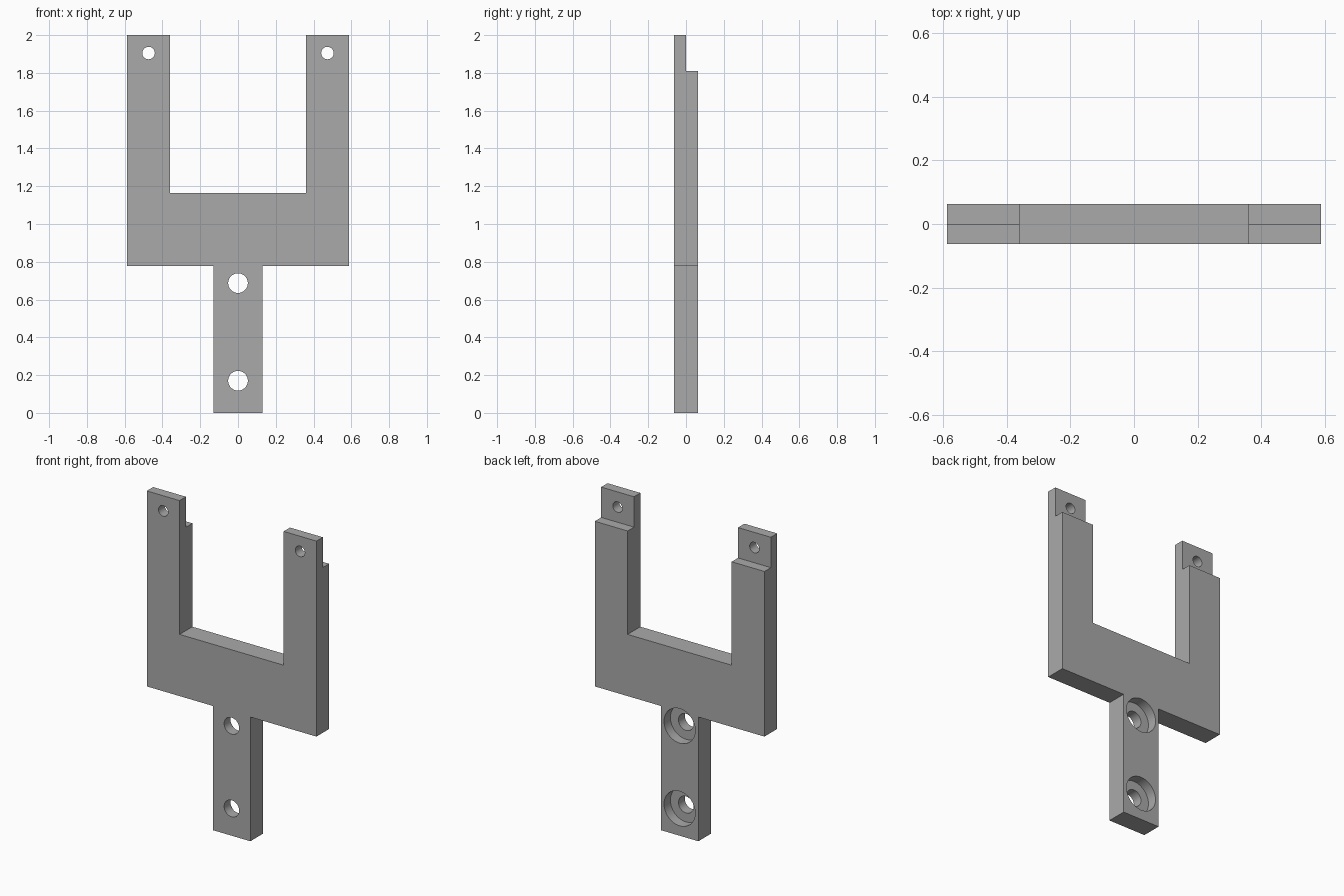
import bpy
import bmesh
from math import pi, radians

cube = bpy.data.objects.get("Cube")
if cube:
    bpy.data.objects.remove(cube, do_unlink=True)

HALF_T = 0.063           # half the plate thickness
ARM_IN, ARM_OUT = 0.36, 0.587
ARM_MID = (ARM_IN + ARM_OUT) / 2
POST = 0.13
BAR_LOW, BAR_TOP, STEP, TOP = 0.777, 1.163, 1.81, 2.0

grey = bpy.data.materials.new("plain grey")
grey.use_nodes = True
grey.diffuse_color = (0.4, 0.4, 0.4, 1)
grey.node_tree.nodes["Principled BSDF"].inputs["Base Color"].default_value = grey.diffuse_color


def add_object(name, bm):
    bmesh.ops.recalc_face_normals(bm, faces=bm.faces)
    mesh = bpy.data.meshes.new(name)
    bm.to_mesh(mesh)
    bm.free()
    mesh.materials.append(grey)
    obj = bpy.data.objects.new(name, mesh)
    bpy.context.collection.objects.link(obj)
    return obj


def cut(target, cutter):
    cutter.hide_render = True
    mod = target.modifiers.new(cutter.name, "BOOLEAN")
    mod.operation = "DIFFERENCE"
    mod.solver = "EXACT"
    mod.object = cutter
    bpy.context.view_layer.objects.active = target
    bpy.ops.object.modifier_apply(modifier=mod.name)
    bpy.data.objects.remove(cutter, do_unlink=True)


def bore(target, name, x, z, radius, y0, y1):
    bpy.ops.mesh.primitive_cylinder_add(
        vertices=48, radius=radius, depth=y1 - y0,
        location=(x, (y0 + y1) / 2, z), rotation=(pi / 2, 0, 0))
    cutter = bpy.context.object
    cutter.name = name
    cutter.data.materials.append(grey)
    cut(target, cutter)


# Fork plate: mirrored outline extruded through its thickness
half = [(POST, 0), (POST, BAR_LOW), (ARM_OUT, BAR_LOW),
        (ARM_OUT, TOP), (ARM_IN, TOP), (ARM_IN, BAR_TOP)]
outline = half + [(-x, z) for x, z in reversed(half)]
bm = bmesh.new()
face = bm.faces.new([bm.verts.new((x, -HALF_T, z)) for x, z in outline])
geom = bmesh.ops.extrude_face_region(bm, geom=[face])["geom"]
bmesh.ops.translate(bm, vec=(0, 2 * HALF_T, 0),
                    verts=[v for v in geom if isinstance(v, bmesh.types.BMVert)])
fork = add_object("fork_bracket", bm)

# Half-thickness tongues at the arm tips, each with a small pin hole
for side in (-1, 1):
    bm = bmesh.new()
    bmesh.ops.create_cube(bm, size=1)
    bmesh.ops.scale(bm, vec=(0.4, 0.2, 0.4), verts=bm.verts)
    bmesh.ops.translate(bm, vec=(side * ARM_MID, 0.1, STEP + 0.2), verts=bm.verts)
    cut(fork, add_object("tongue_cutter", bm))
    bore(fork, "pin_hole", side * ARM_MID, 1.905, 0.033, -0.2, 0.2)

# Counterbored screw holes in the post, recessed from the back
for z in (0.17, 0.687):
    bore(fork, "screw_hole", 0, z, 0.052, -0.2, 0.2)
    bore(fork, "counterbore", 0, z, 0.108, 0.0, 0.2)

# Crisp plate edges, smooth hole walls
bpy.ops.object.select_all(action="DESELECT")
fork.select_set(True)
bpy.context.view_layer.objects.active = fork
bpy.ops.object.shade_smooth_by_angle(angle=radians(30))
